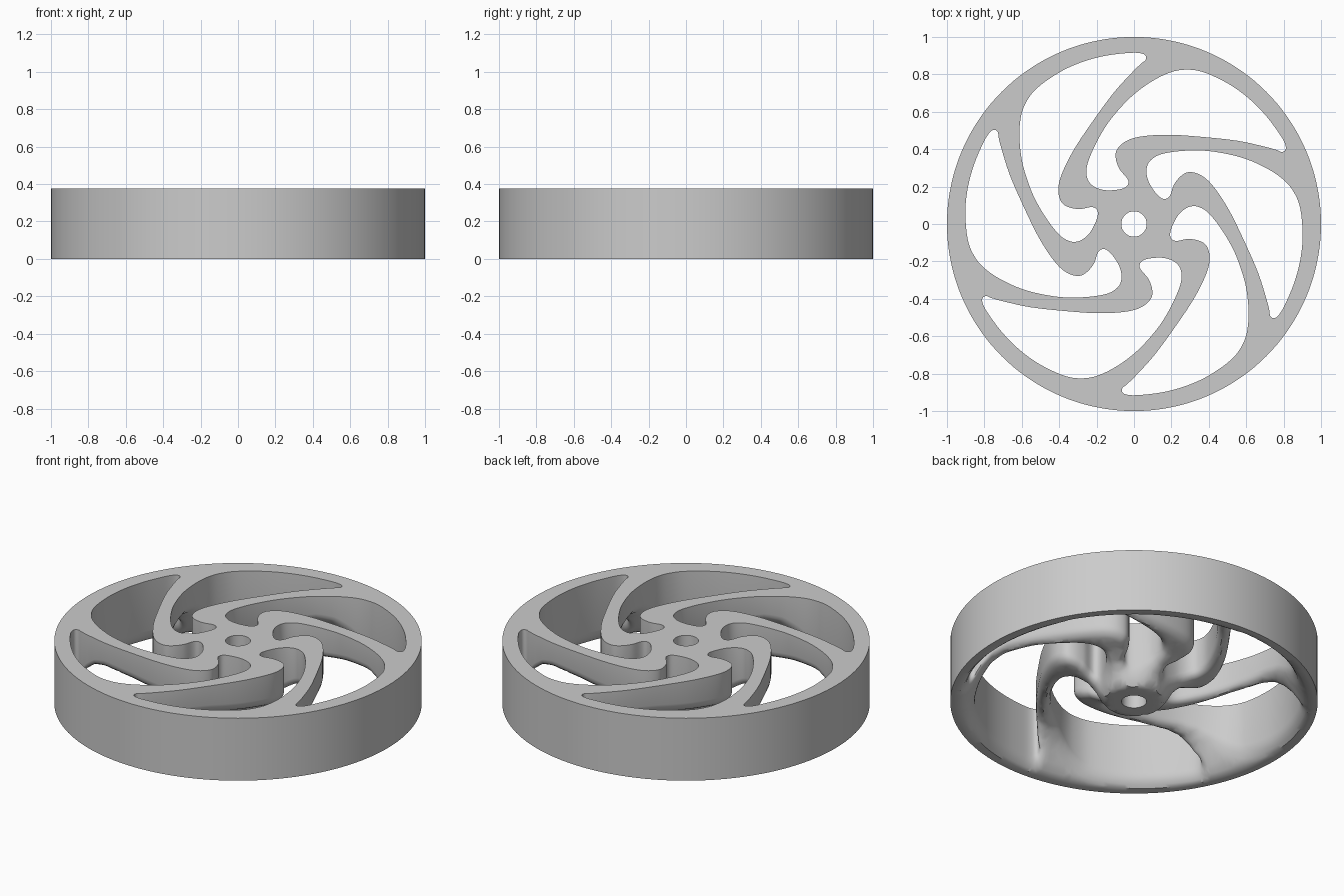
import bpy
import math
from mathutils import Vector, Matrix, kdtree
from mathutils.geometry import delaunay_2d_cdt
import bmesh

cube = bpy.data.objects.get("Cube")
if cube:
    bpy.data.objects.remove(cube, do_unlink=True)

HEIGHT, HOLE, ROUND = 0.375, 0.068, 0.05

# Control points of one curved window between two spokes (clockwise)
WINDOW = [(0.06, 0.875), (0.035, 0.855), (-0.02, 0.8), (-0.11, 0.7), (-0.22, 0.55), (-0.32, 0.4),
          (-0.385, 0.27), (-0.405, 0.185), (-0.39, 0.12), (-0.35, 0.09), (-0.29, 0.08),
          (-0.235, 0.09), (-0.207, 0.085), (-0.193, 0.06), (-0.203, 0.015), (-0.235, -0.045),
          (-0.28, -0.085), (-0.33, -0.095), (-0.385, -0.07), (-0.44, -0.01), (-0.5, 0.08),
          (-0.55, 0.18), (-0.595, 0.32), (-0.612, 0.45), (-0.607, 0.56), (-0.58, 0.645),
          (-0.52, 0.725), (-0.4, 0.81), (-0.28, 0.865), (-0.15, 0.9), (-0.02, 0.915),
          (0.04, 0.912), (0.063, 0.897)]

# Underside height against radius: hub boss, raised spokes, rim
UNDERSIDE = [(0, 0), (0.16, 0), (0.18, 0.02), (0.21, 0.07), (0.25, 0.11), (0.32, 0.145),
             (0.45, 0.18), (0.6, 0.21), (0.72, 0.22), (0.78, 0.2), (0.83, 0.15),
             (0.88, 0.07), (0.915, 0.022), (0.95, 0), (2, 0)]


def spline(ctrl, steps):
    """Closed smooth curve through the control points."""
    pts, n = [Vector(c) for c in ctrl], len(ctrl)
    out = []
    for i in range(n):
        a, b, c, d = (pts[(i + k) % n] for k in (-1, 0, 1, 2))
        for s in range(steps):
            t = s / steps
            out.append(0.5 * (2 * b + (c - a) * t + (2 * a - 5 * b + 4 * c - d) * t * t
                              + (3 * b - a - 3 * c + d) * t ** 3))
    return out


def circle(r, n):
    return [Vector((r * math.cos(2 * math.pi * k / n), r * math.sin(2 * math.pi * k / n)))
            for k in range(n)]


def inside(p, poly):
    hit = False
    for a, b in zip(poly, poly[1:] + poly[:1]):
        if (a.y > p.y) != (b.y > p.y) and p.x < a.x + (p.y - a.y) * (b.x - a.x) / (b.y - a.y):
            hit = not hit
    return hit


def underside(r):
    for (r0, z0), (r1, z1) in zip(UNDERSIDE, UNDERSIDE[1:]):
        if r <= r1:
            return z0 + (z1 - z0) * (r - r0) / (r1 - r0)
    return 0


base = spline(WINDOW, 5)
windows = [[Matrix.Rotation(k * math.pi / 3, 2) @ p for p in base] for k in range(6)]
dense = [p for w in windows for a, b in zip(w, w[1:] + w[:1]) for p in (a, a.lerp(b, 0.5))]
tree = kdtree.KDTree(len(dense))
for i, p in enumerate(dense):
    tree.insert(p.to_3d(), i)
tree.balance()


def gap(p):
    return tree.find(p.to_3d())[2]


def open_area(p):
    return p.length < HOLE or any(inside(p, w) for w in windows)


# Outline loops: rim, axle hole and six windows
points, edges = [], []
for loop in [circle(1, 144), circle(HOLE, 36)] + windows:
    start, n = len(points), len(loop)
    points += loop
    edges += [(start + i, start + (i + 1) % n) for i in range(n)]

# Support points: bands following each window for the rounded underside
for w in windows:
    for i, p in enumerate(w):
        t = (w[(i + 1) % len(w)] - w[i - 1]).normalized()
        for off in (0.004, 0.012, 0.025, 0.04):
            q = p + Vector((-t.y, t.x)) * off
            if gap(q) > off * 0.9:
                points.append(q)

# Support points: concentric rings over hub, spokes and rim
for i in range(29):
    r = 0.1 + 0.0315 * i
    for p in circle(r, 6 * max(4, round(r * 32))):
        if gap(p) > 0.05 and not open_area(p):
            points.append(p)

verts, _, tris, *_ = delaunay_2d_cdt(points, edges, [], 0, 1e-5)
tris = [t for t in tris if not open_area((verts[t[0]] + verts[t[1]] + verts[t[2]]) / 3)]

# Wheel body: flat top, shaped underside, upright walls
bm = bmesh.new()
low, top = [], []
for v in verts:
    d = min(gap(v) / ROUND, 1)
    z = underside(v.length) + ROUND * (1 - math.sqrt(max(0, 1 - (1 - d) ** 2)))
    low.append(bm.verts.new((v.x, v.y, z)))
    top.append(bm.verts.new((v.x, v.y, HEIGHT)))
count = {}
for t in tris:
    bm.faces.new([low[i] for i in reversed(t)])
    bm.faces.new([top[i] for i in t])
    for a, b in zip(t, t[1:] + t[:1]):
        count.setdefault(frozenset((a, b)), []).append((a, b))
for uses in count.values():
    if len(uses) == 1:
        a, b = uses[0]
        bm.faces.new((low[a], low[b], top[b], top[a]))
bmesh.ops.delete(bm, geom=[v for v in bm.verts if not v.link_faces], context='VERTS')
bmesh.ops.recalc_face_normals(bm, faces=bm.faces)
mesh = bpy.data.meshes.new("spoked_wheel")
bm.to_mesh(mesh)
bm.free()

wheel = bpy.data.objects.new("spoked_wheel", mesh)
bpy.context.collection.objects.link(wheel)

# Plain grey material
grey = bpy.data.materials.new("light_grey")
grey.use_nodes = True
colour = (0.6, 0.6, 0.6, 1)
grey.diffuse_color = colour
grey.node_tree.nodes["Principled BSDF"].inputs["Base Color"].default_value = colour
mesh.materials.append(grey)

bpy.ops.object.select_all(action='DESELECT')
wheel.select_set(True)
bpy.context.view_layer.objects.active = wheel
bpy.ops.object.shade_smooth_by_angle(angle=math.radians(40))
